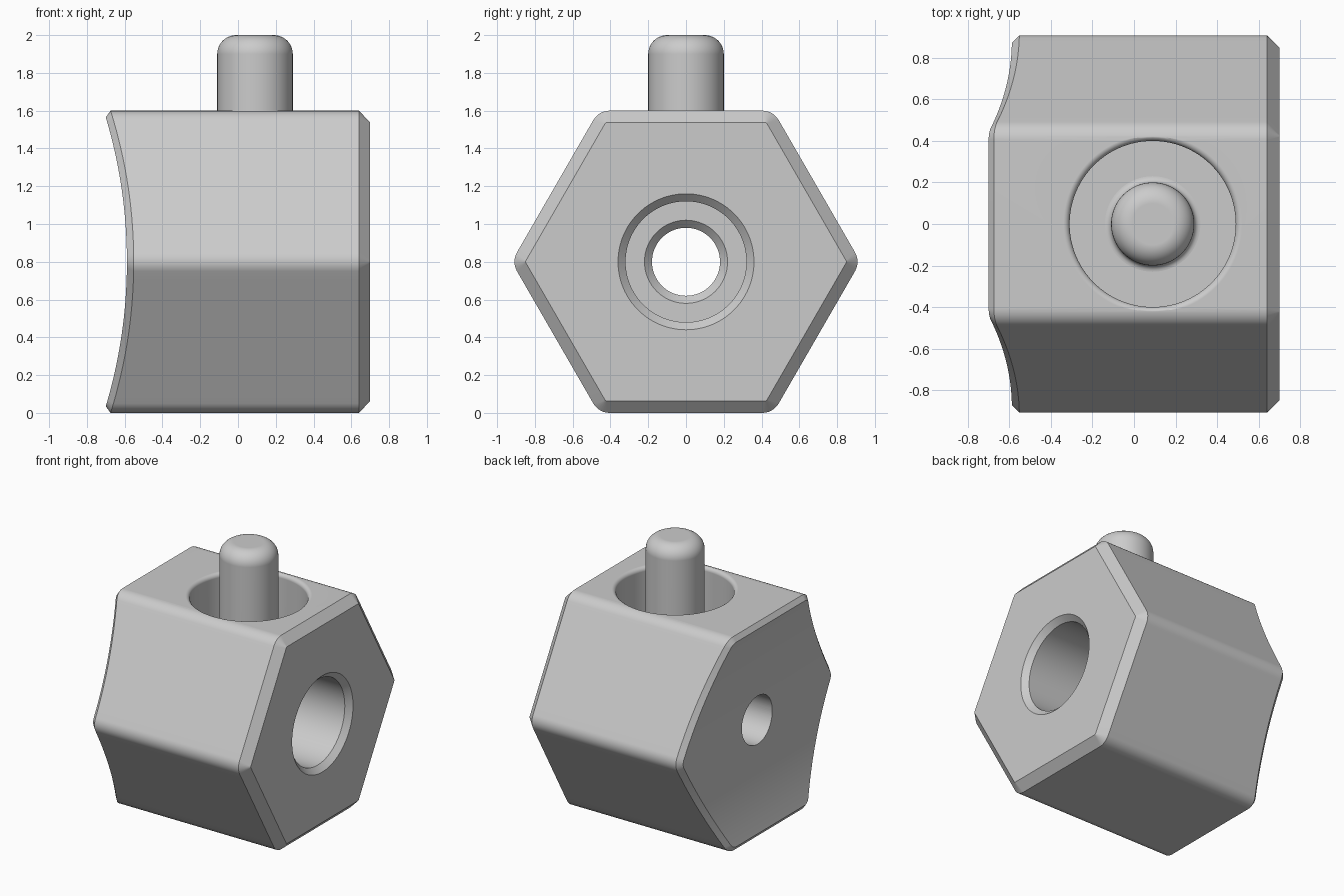
import bpy, bmesh, math
from mathutils import Matrix

if "Cube" in bpy.data.objects:
    bpy.data.objects.remove(bpy.data.objects["Cube"])

CZ = 0.8          # height of the hexagon axis
PIN_X = 0.09      # pin and pocket centre
FLOOR = 1.17      # pocket floor

grey = bpy.data.materials.new("plain grey")
grey.diffuse_color = (0.6, 0.6, 0.6, 1)
grey.use_nodes = True
grey.node_tree.nodes["Principled BSDF"].inputs["Base Color"].default_value = grey.diffuse_color


def add_object(name, bm):
    bmesh.ops.recalc_face_normals(bm, faces=bm.faces)
    mesh = bpy.data.meshes.new(name)
    bm.to_mesh(mesh)
    bm.free()
    mesh.materials.append(grey)
    ob = bpy.data.objects.new(name, mesh)
    bpy.context.collection.objects.link(ob)
    return ob


def smooth(ob):
    bpy.ops.object.select_all(action='DESELECT')
    ob.select_set(True)
    bpy.context.view_layer.objects.active = ob
    bpy.ops.object.shade_smooth_by_angle(angle=math.radians(30))
    mod = ob.modifiers.new("weighted normals", 'WEIGHTED_NORMAL')
    mod.keep_sharp = True


def arc(cx, cy, r, a0, a1, n=8):
    return [(cx + r * math.cos(math.radians(a0 + (a1 - a0) * i / n)),
             cy + r * math.sin(math.radians(a0 + (a1 - a0) * i / n)))
            for i in range(n + 1)]


def lathe(name, profile, matrix, sides=96):
    """Revolve (radius, height) points, from axis to axis, into a solid."""
    bm = bmesh.new()
    rings = []
    for r, h in profile:
        rings.append([bm.verts.new((r * math.cos(2 * math.pi * k / sides),
                                    r * math.sin(2 * math.pi * k / sides), h))
                      for k in range(sides)])
    for a, b in zip(rings, rings[1:]):
        for k in range(sides):
            j = (k + 1) % sides
            bm.faces.new((a[k], a[j], b[j], b[k]))
    bm.faces.new(rings[0])
    bm.faces.new(rings[-1])
    bm.transform(matrix)
    return add_object(name, bm)


def half_hexagon(apothem, radius, steps=16):
    """Right half of a rounded hexagon as (y, z), from top to bottom."""
    pts = []
    reach = (apothem - radius) / math.cos(math.radians(30))
    for corner in (60, 0, -60):
        c = math.radians(corner)
        rounded = arc(reach * math.cos(c), reach * math.sin(c), radius,
                      corner + 30, corner - 30, 6)
        if pts:       # divide the slanted side so the end can curve
            (y0, z0), (y1, z1) = pts[-1], rounded[0]
            pts += [(y0 + (y1 - y0) * i / steps, z0 + (z1 - z0) * i / steps)
                    for i in range(1, steps)]
        pts += rounded
    return pts


def hollow(z):
    """x of the concave left end."""
    big = 2.67
    return -0.588 - (big - math.sqrt(big * big - z * z))


# Hexagonal body: chamfered rings, concave on the left and flat on the right
bm = bmesh.new()
rings = []
for apothem, radius, x_of in ((0.765, 0.065, hollow),
                              (0.8, 0.1, lambda z: hollow(z) + 0.036),
                              (0.8, 0.1, lambda z: 0.64),
                              (0.737, 0.01, lambda z: 0.7)):
    half = half_hexagon(apothem, radius)
    loop = half + [(-y, z) for y, z in reversed(half)]
    rings.append([bm.verts.new((x_of(z), y, z + CZ)) for y, z in loop])
n = len(rings[0])
for a, b in zip(rings, rings[1:]):
    for k in range(n):
        j = (k + 1) % n
        bm.faces.new((a[k], a[j], b[j], b[k]))
for k in range(n // 2 - 1):
    bm.faces.new((rings[0][k], rings[0][k + 1], rings[0][n - 2 - k], rings[0][n - 1 - k]))
bm.faces.new(rings[-1])
body = add_object("hexagonal_body", bm)

# Round pocket in the top, with a softened mouth
pocket = lathe("pocket_cutter",
               [(0.001, FLOOR), (0.4, FLOOR)] + arc(0.43, 1.57, 0.03, 180, 90, 6)
               + [(0.43, 1.7), (0.001, 1.7)],
               Matrix.Translation((PIN_X, 0, 0)))

# Stepped bore along the axis, countersunk at each step
bore = lathe("bore_cutter",
             [(0.001, -1), (0.18, -1), (0.18, 0.06), (0.22, 0.1), (0.32, 0.1),
              (0.32, 0.66), (0.46, 0.8), (0.001, 0.8)],
             Matrix.Translation((0, 0, CZ)) @ Matrix.Rotation(math.pi / 2, 4, 'Y'))

bpy.context.view_layer.objects.active = body
for cutter in (pocket, bore):
    mod = body.modifiers.new("cut", 'BOOLEAN')
    mod.operation = 'DIFFERENCE'
    mod.solver = 'EXACT'
    mod.object = cutter
    bpy.ops.object.modifier_apply(modifier=mod.name)
    bpy.data.objects.remove(cutter)
smooth(body)

# Round-topped pin standing on the pocket floor
pin = lathe("pin",
            arc(0.23, FLOOR + 0.03, 0.03, 270, 180, 6)
            + arc(0.1, 1.9, 0.1, 0, 90, 10),
            Matrix.Translation((PIN_X, 0, 0)))
smooth(pin)
